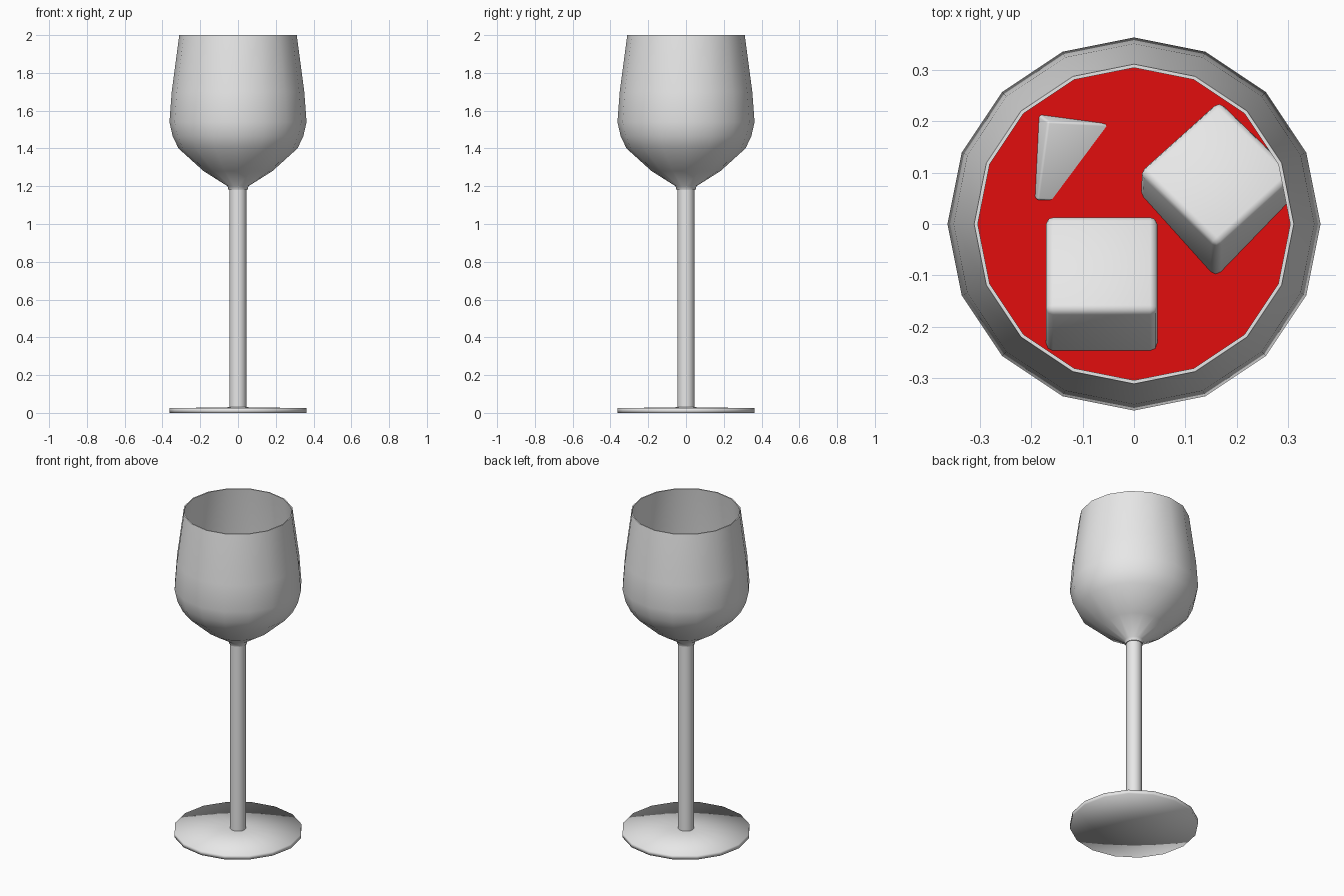
import bpy, bmesh, math
from mathutils import Vector, Matrix

if "Cube" in bpy.data.objects:
    bpy.data.objects.remove(bpy.data.objects["Cube"])

SIDES = 16
WINE_Z = 1.57
ICE = 0.217


def material(name, rgb):
    m = bpy.data.materials.new(name)
    m.diffuse_color = (*rgb, 1)
    m.use_nodes = True
    m.node_tree.nodes["Principled BSDF"].inputs["Base Color"].default_value = m.diffuse_color
    return m


GLASS = material("pale_grey", (0.8, 0.8, 0.8))
RED = material("wine_red", (0.76, 0.004, 0.004))


def finish(bm, name, mat, angle):
    bmesh.ops.recalc_face_normals(bm, faces=bm.faces)
    mesh = bpy.data.meshes.new(name)
    bm.to_mesh(mesh)
    bm.free()
    mesh.materials.append(mat)
    ob = bpy.data.objects.new(name, mesh)
    bpy.context.collection.objects.link(ob)
    bpy.ops.object.select_all(action='DESELECT')
    ob.select_set(True)
    bpy.context.view_layer.objects.active = ob
    bpy.ops.object.shade_smooth_by_angle(angle=math.radians(angle))
    return ob


def lathe(name, profile, mat, angle=50):
    """Turn a (radius, z) profile into a closed 16-sided solid."""
    bm = bmesh.new()
    rings = []
    for r, z in profile:
        if r == 0:
            rings.append([bm.verts.new((0, 0, z))] * SIDES)
        else:
            rings.append([bm.verts.new((r * math.cos(a), r * math.sin(a), z))
                          for a in (math.tau * i / SIDES for i in range(SIDES))])
    for low, high in zip(rings, rings[1:]):
        for i in range(SIDES):
            j = (i + 1) % SIDES
            quad = (low[i], low[j], high[j], high[i])
            bm.faces.new(list(dict.fromkeys(quad)))
    return finish(bm, name, mat, angle)


def ice_cube(name, size, matrix, bevel):
    bm = bmesh.new()
    bmesh.ops.create_cube(bm, size=size)
    bmesh.ops.bevel(bm, geom=bm.edges[:], offset=bevel, segments=2,
                    profile=0.5, affect='EDGES')
    bm.transform(matrix)
    return finish(bm, name, GLASS, 60)


# Foot and stem
lathe("foot", [(0, 0), (0.363, 0), (0.363, 0.025), (0.045, 0.03), (0, 0.03)], GLASS, 100)
lathe("stem", [(0, 0.02), (0.045, 0.02), (0.045, 1.19), (0, 1.19)], GLASS)

# Thin-walled bowl: outside up to the rim, then back down the inside
outer = [(0.05, 1.18), (0.055, 1.2), (0.182, 1.28), (0.315, 1.4),
         (0.346, 1.465), (0.363, 1.54), (0.351, 1.7), (0.311, 2.0)]
wall = 0.007
inner = [(r - wall, z + (wall if z < 1.5 else 0)) for r, z in outer[1:]]
lathe("bowl", [(0, 1.18)] + outer + inner[::-1] + [(0, 1.207)], GLASS)

# Wine fills the bowl to its level
wine = [(r - 0.002, z + 0.002) for r, z in inner if z < WINE_Z]
lathe("wine", [(0, 1.212)] + wine + [(0.351, WINE_Z), (0, WINE_Z)], RED, 30)

# Two ice cubes floating high in the wine
for name, pos, rot in (
        ("ice_cube_front", (-0.063, -0.13, WINE_Z - 0.015), (-30, 0, 0)),
        ("ice_cube_right", (0.162, 0.061, WINE_Z), (-15, 15, 42))):
    m = Matrix.Translation(pos)
    for axis, deg in zip("ZYX", reversed(rot)):
        m = m @ Matrix.Rotation(math.radians(deg), 4, axis)
    ice_cube(name, ICE, m, 0.014)

# Third cube: one corner pokes out of the wine through triangle a, b, c
a, b, c = (Vector((x, y, WINE_Z)) for x, y in
           ((-0.185, 0.213), (-0.05, 0.195), (-0.195, 0.0)))
apex = Vector((-0.168, 0.2005, WINE_Z + 0.045))
x = (c - apex).normalized()
y = (b - apex - x * (b - apex).dot(x)).normalized()
z = x.cross(y)
if z.dot(a - apex) < 0:
    z = -z
side = 0.16
rot = Matrix((x, y, z)).transposed().to_4x4()
ice_cube("ice_cube_back", side,
         Matrix.Translation(apex + (x + y + z) * side / 2) @ rot, 0.005)
